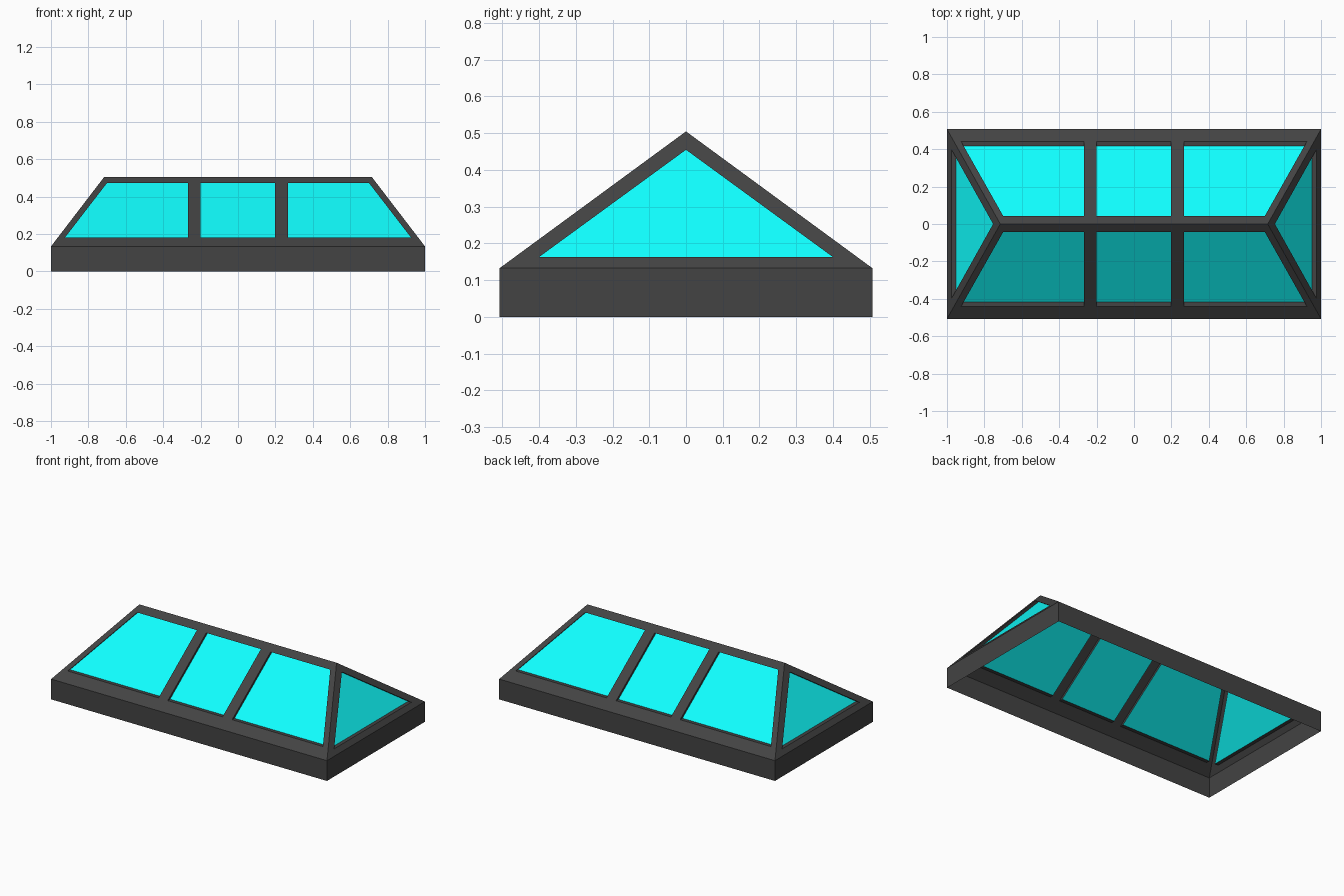
import bpy, bmesh
from mathutils import Vector

if "Cube" in bpy.data.objects:
    bpy.data.objects.remove(bpy.data.objects["Cube"])

X, Y, EAVE, TOP, RIDGE, REC = 1.0, 0.507, 0.133, 0.505, 0.715, 0.024


def material(name, color):
    m = bpy.data.materials.new(name)
    m.diffuse_color = color
    m.use_nodes = True
    m.node_tree.nodes["Principled BSDF"].inputs["Base Color"].default_value = m.diffuse_color
    return m


def finish(bm, name, mat):
    me = bpy.data.meshes.new(name)
    bm.to_mesh(me)
    bm.free()
    me.materials.append(mat)
    bpy.context.collection.objects.link(bpy.data.objects.new(name, me))


def loop(bm, pts):
    vs = [bm.verts.new(p) for p in pts]
    return vs, [bm.edges.new((vs[i], vs[i - 1])) for i in range(len(vs))]


def slope(outline, panes, shift):
    """Roof slope with openings, their reveals and the recessed glass."""
    a, b, c = (Vector(p) for p in outline[:3])
    normal = (b - a).cross(c - a).normalized()
    edges = loop(frame, outline)[1]
    reveals = []
    for pane in panes:
        vs, es = loop(frame, pane)
        edges += es
        back = [Vector(p) + Vector(shift) for p in pane]
        reveals.append((vs, [frame.verts.new(p) for p in back]))
        glass.faces.new([glass.verts.new(p) for p in back])
    bmesh.ops.triangle_fill(frame, edges=edges, use_beauty=True, normal=normal)
    for vs, bk in reveals:
        for i in range(len(vs)):
            frame.faces.new((vs[i - 1], vs[i], bk[i], bk[i - 1]))


frame, glass = bmesh.new(), bmesh.new()


def long_pt(x, y):
    return (x, y, TOP - (TOP - EAVE) * abs(y) / Y)


def end_pt(z, y, s):
    return (s * (X - (X - RIDGE) * (z - EAVE) / (TOP - EAVE)), y, z)


for s in (1, -1):
    # long slope with three panes
    lo, hi = s * 0.442, s * 0.044
    bays = [(-0.925, -0.267, -0.267, -0.70), (-0.2, 0.197, 0.197, -0.2),
            (0.267, 0.925, 0.70, 0.267)]
    panes = [[long_pt(x, y) for x, y in zip(b, (lo, lo, hi, hi))] for b in bays]
    slope([(-X, s * Y, EAVE), (X, s * Y, EAVE), (RIDGE, 0, TOP), (-RIDGE, 0, TOP)],
          panes, (0, -s * REC, 0))
    # triangular hip end with one pane
    pane = [end_pt(0.163, -0.4, s), end_pt(0.163, 0.4, s), end_pt(0.455, 0, s)]
    slope([(s * X, -Y, EAVE), (s * X, Y, EAVE), (s * RIDGE, 0, TOP)],
          [pane], (-s * REC, 0, 0))

# open-bottomed base curb
ring = [(-X, -Y), (X, -Y), (X, Y), (-X, Y)]
for i in range(4):
    p, q = ring[i - 1], ring[i]
    frame.faces.new([frame.verts.new(v) for v in
                     ((*p, 0), (*q, 0), (*q, EAVE), (*p, EAVE))])

bmesh.ops.remove_doubles(frame, verts=frame.verts, dist=1e-4)
bmesh.ops.recalc_face_normals(frame, faces=frame.faces)
glass.normal_update()
bmesh.ops.reverse_faces(glass, faces=[f for f in glass.faces if f.normal.z < 0])

finish(frame, "skylight_frame", material("dark_frame", (0.056, 0.056, 0.056, 1)))
finish(glass, "glass_panes", material("cyan_glass", (0.005, 1.0, 1.0, 1)))
